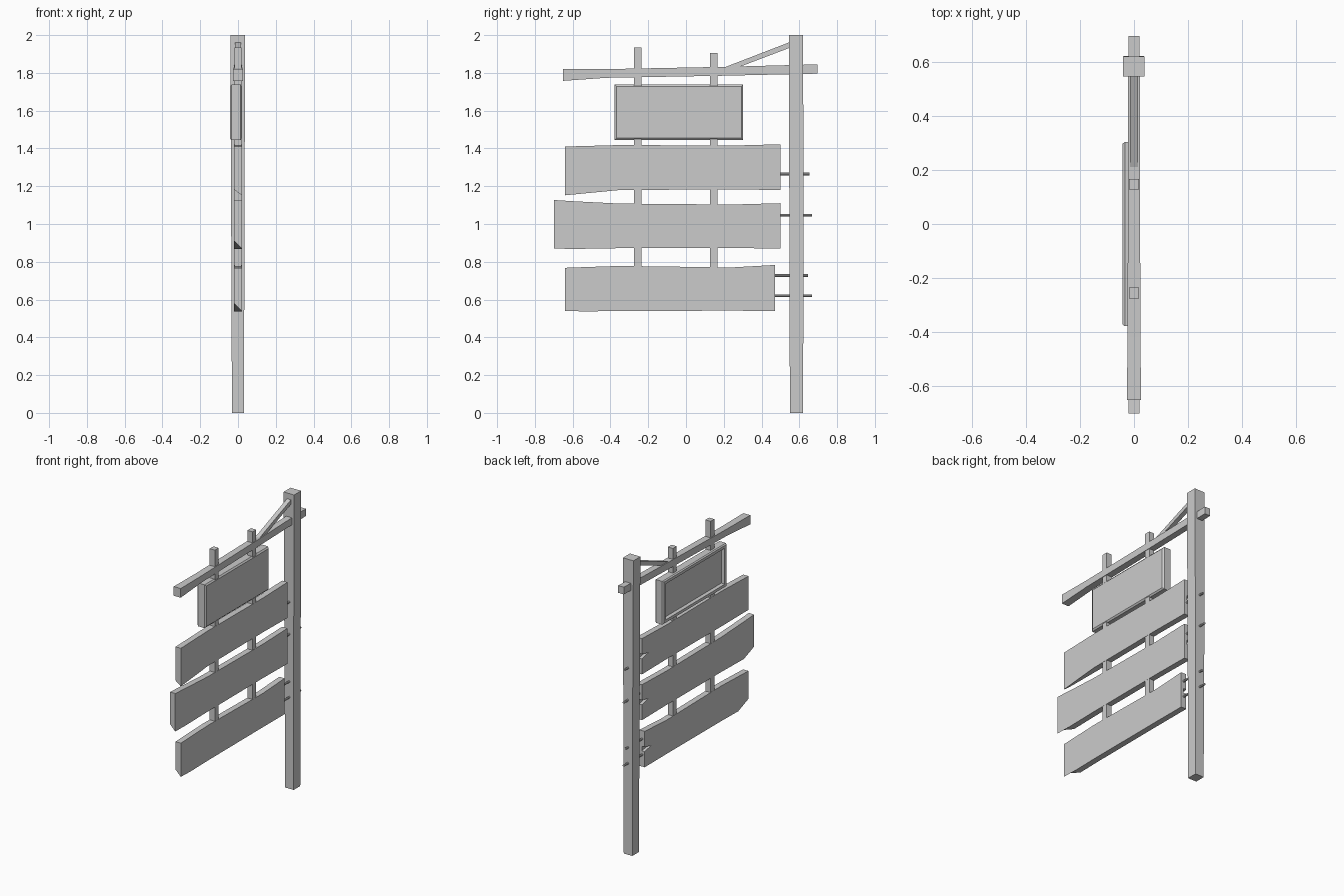
import bpy, bmesh
from mathutils import Vector

if "Cube" in bpy.data.objects:
    bpy.data.objects.remove(bpy.data.objects["Cube"], do_unlink=True)

grey = bpy.data.materials.new("plain_grey")
grey.use_nodes = True
grey.diffuse_color = (0.6, 0.6, 0.6, 1)
grey.node_tree.nodes["Principled BSDF"].inputs["Base Color"].default_value = (0.6, 0.6, 0.6, 1)


def finish(name, bm):
    bmesh.ops.recalc_face_normals(bm, faces=bm.faces)
    mesh = bpy.data.meshes.new(name)
    bm.to_mesh(mesh)
    bm.free()
    mesh.materials.append(grey)
    obj = bpy.data.objects.new(name, mesh)
    bpy.context.collection.objects.link(obj)
    return obj


def loft(name, rings):
    """Join a row of equal-sized point rings and cap both ends."""
    bm = bmesh.new()
    rows = [[bm.verts.new(p) for p in ring] for ring in rings]
    n = len(rows[0])
    for a, b in zip(rows, rows[1:]):
        for i in range(n):
            j = (i + 1) % n
            bm.faces.new((a[i], a[j], b[j], b[i]))
    bm.faces.new(rows[0])
    bm.faces.new(rows[-1])
    return finish(name, bm)


def slice_y(y, low, high, half=0.02, cut=0.0):
    """Cross-section at y; cut lifts the lower edge on the -x side."""
    return [(-half, y, low + cut), (half, y, low), (half, y, high), (-half, y, high)]


def slice_z(z, y0, y1, x0, x1):
    return [(x0, y0, z), (x1, y0, z), (x1, y1, z), (x0, y1, z)]


# Post, slightly wider at the top
loft("post", [slice_z(0, 0.55, 0.62, -0.032, 0.032),
              slice_z(1, 0.547, 0.622, -0.036, 0.034),
              slice_z(2, 0.545, 0.62, -0.04, 0.038)])

# Uneven crossbeam
loft("crossbeam", [slice_y(-0.65, 1.758, 1.82, 0.026), slice_y(-0.42, 1.774, 1.82, 0.024),
                   slice_y(0.2, 1.785, 1.832, 0.022), slice_y(0.695, 1.796, 1.845, 0.021)])

# Diagonal brace between beam and post
loft("brace", [slice_y(0.2, 1.80, 1.828, 0.015), slice_y(0.56, 1.937, 1.967, 0.015)])

# Hanging uprights
for name, y, top in (("front_upright", -0.255, 1.935), ("rear_upright", 0.147, 1.905)):
    loft(name, [slice_z(z, y - 0.02, y + 0.02, -0.019, 0.019) for z in (0.6, top)])

# Boards: sections of (y, bottom, top, chip on the -x lower edge)
boards = {
    "upper_board": [(-0.64, 1.152, 1.41, 0.03), (-0.35, 1.18, 1.418, 0),
                    (0.24, 1.183, 1.415, 0), (0.5, 1.18, 1.422, 0)],
    "middle_board": [(-0.7, 0.87, 1.127, 0.04), (-0.59, 0.868, 1.12, 0), (-0.35, 0.872, 1.108, 0),
                     (0.24, 0.873, 1.103, 0), (0.5, 0.87, 1.11, 0)],
    "lower_board": [(-0.64, 0.54, 0.768, 0.04), (-0.53, 0.537, 0.772, 0), (-0.35, 0.54, 0.778, 0),
                    (0.24, 0.541, 0.77, 0), (0.47, 0.54, 0.783, 0)],
}
for name, sections in boards.items():
    board = loft(name, [slice_y(y, lo, hi, 0.02, cut) for y, lo, hi, cut in sections])
    # Wedge split in the post end, on the -x side only
    end, low, high, _ = sections[-1]
    mid = (low + high) / 2
    cutter = loft(name + "_split_cutter", [
        [(x, end + 0.02, mid - 0.02), (x, end + 0.02, mid + 0.02), (x, end - 0.07, mid)]
        for x in (-0.04, 0.0)])
    cutter.hide_render = True
    cutter.hide_viewport = True
    mod = board.modifiers.new("split", "BOOLEAN")
    mod.operation = "DIFFERENCE"
    mod.solver = "EXACT"
    mod.object = cutter

# Rods running from the boards through the post
for i, (z, start, end) in enumerate(((1.265, 0.48, 0.655), (1.047, 0.48, 0.668),
                                     (0.727, 0.45, 0.645), (0.62, 0.45, 0.668))):
    bpy.ops.mesh.primitive_cylinder_add(vertices=8, radius=0.007, depth=end - start,
                                        location=(0, (start + end) / 2, z),
                                        rotation=(1.5708, 0, 0))
    rod = bpy.context.object
    rod.name = f"rod_{i + 1}"
    rod.data.materials.append(grey)


# Framed sign: bevelled plain face on +x, recessed panel on -x
def sign_ring(x, inset):
    y0, y1, z0, z1 = -0.378 + inset, 0.303 - inset, 1.445 + inset, 1.738 - inset
    return [(x, y0, z0), (x, y1, z0), (x, y1, z1), (x, y0, z1)]


loft("framed_sign", [sign_ring(0.022, 0.01), sign_ring(0.014, 0.0), sign_ring(-0.034, 0.0),
                     sign_ring(-0.042, 0.006), sign_ring(-0.042, 0.025), sign_ring(-0.024, 0.032)])
